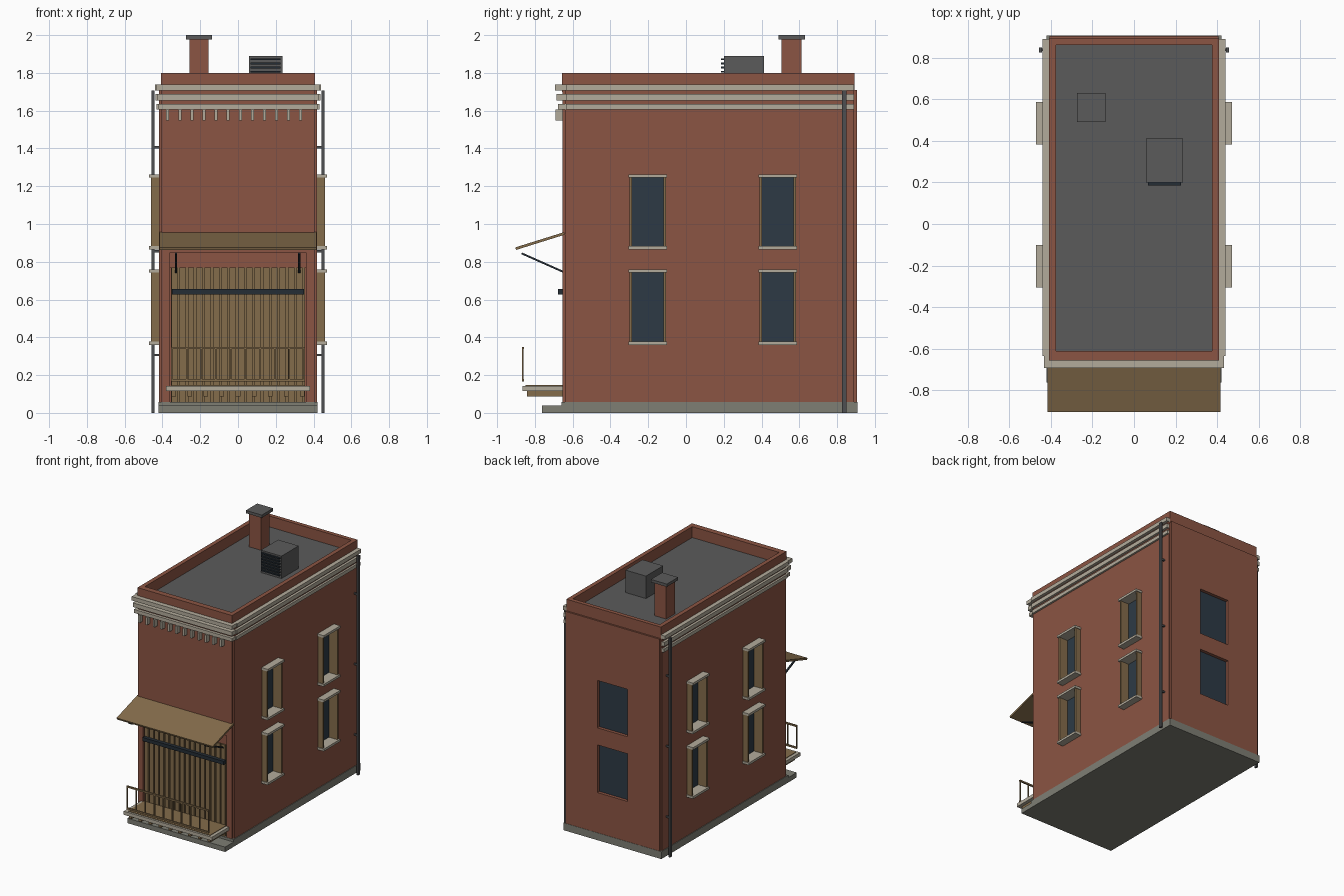
import bpy, bmesh
from mathutils import Vector

if "Cube" in bpy.data.objects:
    bpy.data.objects.remove(bpy.data.objects["Cube"])


def material(name, r, g, b):
    m = bpy.data.materials.new(name)
    m.use_nodes = True
    m.diffuse_color = (r, g, b, 1)
    m.node_tree.nodes["Principled BSDF"].inputs["Base Color"].default_value = (r, g, b, 1)
    return m


brick = material("brick red", 0.26, 0.09, 0.056)
stone = material("pale stone", 0.45, 0.41, 0.33)
wood = material("tan wood", 0.23, 0.15, 0.07)
glass = material("dark glass", 0.026, 0.042, 0.06)
grey = material("roof grey", 0.105, 0.105, 0.105)
pipe_grey = material("pipe grey", 0.075, 0.078, 0.082)
concrete = material("base concrete", 0.21, 0.21, 0.175)
iron = material("dark iron", 0.018, 0.026, 0.035)


def boxes(name, mat, bounds):
    """One object made of boxes given as (x0, x1, y0, y1, z0, z1)."""
    bm = bmesh.new()
    for b in bounds:
        lo, hi = Vector(b[0::2]), Vector(b[1::2])
        verts = bmesh.ops.create_cube(bm, size=1)["verts"]
        for v in verts:
            v.co = Vector(l + (h - l) * (c + 0.5) for l, h, c in zip(lo, hi, v.co))
    mesh = bpy.data.meshes.new(name)
    bm.to_mesh(mesh)
    bm.free()
    if mat:
        mesh.materials.append(mat)
    obj = bpy.data.objects.new(name, mesh)
    bpy.context.collection.objects.link(obj)
    return obj


def both_sides(bounds):
    """Add the mirror image of every box across x = 0."""
    return bounds + [(-b[1], -b[0], *b[2:]) for b in bounds]


def beam(name, mat, x0, x1, start, end, thick):
    """Slanted slab from start to end, both (y, z) on its upper edge."""
    a, b = Vector((0, *start)), Vector((0, *end))
    down = (b - a).cross(Vector((1, 0, 0))).normalized() * thick
    if down.z > 0:
        down = -down
    bm = bmesh.new()
    face = bm.faces.new([bm.verts.new(p + Vector((x0, 0, 0))) for p in (a, b, b + down, a + down)])
    ext = bmesh.ops.extrude_face_region(bm, geom=[face])["geom"]
    moved = [v for v in ext if isinstance(v, bmesh.types.BMVert)]
    bmesh.ops.translate(bm, verts=moved, vec=(x1 - x0, 0, 0))
    bmesh.ops.recalc_face_normals(bm, faces=bm.faces[:])
    mesh = bpy.data.meshes.new(name)
    bm.to_mesh(mesh)
    bm.free()
    mesh.materials.append(mat)
    bpy.context.collection.objects.link(bpy.data.objects.new(name, mesh))


# Window and door openings
storeys = [(0.36, 0.76), (0.865, 1.263)]
columns = [-0.203, 0.485]
trim = 0.018
openings = [(-0.36, 0.36, -0.70, -0.62, 0.055, 0.85)]
for z0, z1 in storeys:
    openings.append((-0.13, 0.13, 0.875, 0.95, z0 + 0.01, z1 - trim))
    openings += both_sides([(0.38, 0.5, y - 0.095, y + 0.095, z0 + 0.005, z1 - 0.005) for y in columns])
cutter = boxes("opening_cutter", None, openings)
cutter.hide_render = True
cutter.hide_set(True)

# Brick walls, with shallow steps at the corners
for name, b in (("front_and_back_walls", (-0.406, 0.406, -0.655, 0.905, 0.01, 1.71)),
                ("side_walls", (-0.417, 0.417, -0.64, 0.89, 0.01, 1.709))):
    wall = boxes(name, brick, [b])
    cut = wall.modifiers.new("openings", "BOOLEAN")
    cut.operation = "DIFFERENCE"
    cut.solver = "EXACT"
    cut.object = cutter

# Plinth and front step
boxes("plinth", concrete, [(-0.422, 0.422, -0.658, 0.907, 0, 0.057)])
boxes("front_step", concrete, [(-0.422, 0.422, -0.762, -0.65, 0, 0.038)])

# Parapet and flat roof
boxes("parapet", brick, both_sides([(0.375, 0.408, -0.656, 0.892, 1.7, 1.8)]) + [
    (-0.375, 0.375, -0.656, -0.612, 1.7, 1.8),
    (-0.375, 0.375, 0.86, 0.892, 1.7, 1.8)])
boxes("roof", grey, [(-0.38, 0.38, -0.62, 0.87, 1.7, 1.715)])

# Cornice bands along the front and sides
for i, (z0, z1, front) in enumerate([(1.607, 1.634, -0.677), (1.655, 1.687, -0.685), (1.708, 1.738, -0.693)]):
    out = 0.432 + 0.004 * i
    boxes(f"cornice_band_{i + 1}", stone,
          [(-out + 0.008, out - 0.008, front, -0.63, z0, z1)]
          + both_sides([(0.40, out, -0.635, 0.89, z0, z1)]))
boxes("cornice_dentils", stone,
      [(x - 0.008, x + 0.008, -0.69, -0.65, 1.548, 1.607) for x in (-0.372 + 0.064 * i for i in range(12))])

# Side windows: stone sill and lintel, deep timber jambs, set-back pane
panes, jambs, ledges = [], [], []
for z0, z1 in storeys:
    for y in columns:
        panes.append((0.375, 0.387, y - 0.095, y + 0.095, z0, z1))
        ledges += [(0.38, 0.472, y - 0.102, y + 0.102, z0, z0 + trim),
                   (0.38, 0.472, y - 0.102, y + 0.102, z1 - trim, z1)]
        for side in (-1, 1):
            edge = y + side * 0.09
            jambs.append((0.38, 0.46, edge - 0.007, edge + 0.007, z0 + trim, z1 - trim))
boxes("side_window_panes", glass, both_sides(panes))
boxes("side_window_jambs", wood, both_sides(jambs))
boxes("side_window_ledges", stone, both_sides(ledges))
boxes("back_window_panes", glass, [(-0.131, 0.131, 0.87, 0.88, z0, z1 - 0.01) for z0, z1 in storeys])

# Plank door with a brick panel above and a metal bar across
boxes("door_header", brick, [(-0.362, 0.362, -0.64, -0.615, 0.77, 0.852)])
boxes("door_backing", wood, [(-0.355, 0.355, -0.637, -0.615, 0.057, 0.77)])
pitch = 0.706 / 16
boxes("door_planks", wood,
      [(x, x + pitch - 0.011, -0.65, -0.63, 0.057, 0.77) for x in (-0.353 + pitch * i for i in range(16))])
boxes("door_bar", iron, [(-0.35, 0.35, -0.677, -0.645, 0.627, 0.655)])

# Awning on two struts
beam("awning", wood, -0.415, 0.415, (-0.645, 0.957), (-0.904, 0.876), 0.014)
for name, x in (("right_awning_strut", -0.328), ("left_awning_strut", 0.324)):
    beam(name, iron, x - 0.006, x + 0.006, (-0.868, 0.849), (-0.645, 0.75), 0.01)

# Balcony with joists, deck and railing
boxes("balcony_slab", stone, [(-0.38, 0.38, -0.866, -0.65, 0.116, 0.143)])
boxes("balcony_deck", wood, [(-0.355, 0.355, -0.85, -0.65, 0.142, 0.147)])
boxes("balcony_joists", wood,
      [(x - 0.012, x + 0.012, -0.842, -0.65, 0.087, 0.117) for x in (-0.34 + 0.085 * i for i in range(9))])
boxes("railing_bars", wood,
      [(x - 0.004, x + 0.004, -0.867, -0.859, 0.17, 0.345) for x in (-0.35 + 0.0778 * i for i in range(10))])
boxes("railing_rails", wood, [(-0.355, 0.355, -0.869, -0.857, z, z + 0.012) for z in (0.167, 0.337)])

# Downpipes near the back corners
boxes("downpipes", pipe_grey, both_sides([(0.443, 0.458, 0.826, 0.85, 0, 1.708)]))
boxes("downpipe_clips", pipe_grey,
      both_sides([(0.41, 0.446, 0.832, 0.844, z, z + 0.012) for z in (0.3, 0.85, 1.4)]))

# Chimney
boxes("chimney", brick, [(-0.257, -0.155, 0.505, 0.611, 1.71, 1.98)])
boxes("chimney_cap", grey, [(-0.275, -0.138, 0.49, 0.63, 1.978, 2)])

# Rooftop cooling unit with slats
boxes("cooling_unit", grey, [(0.057, 0.235, 0.2, 0.412, 1.71, 1.89)])
boxes("cooling_unit_slats", iron,
      [(0.067, 0.225, 0.186, 0.205, z, z + 0.01) for z in (1.735 + 0.022 * i for i in range(7))])
